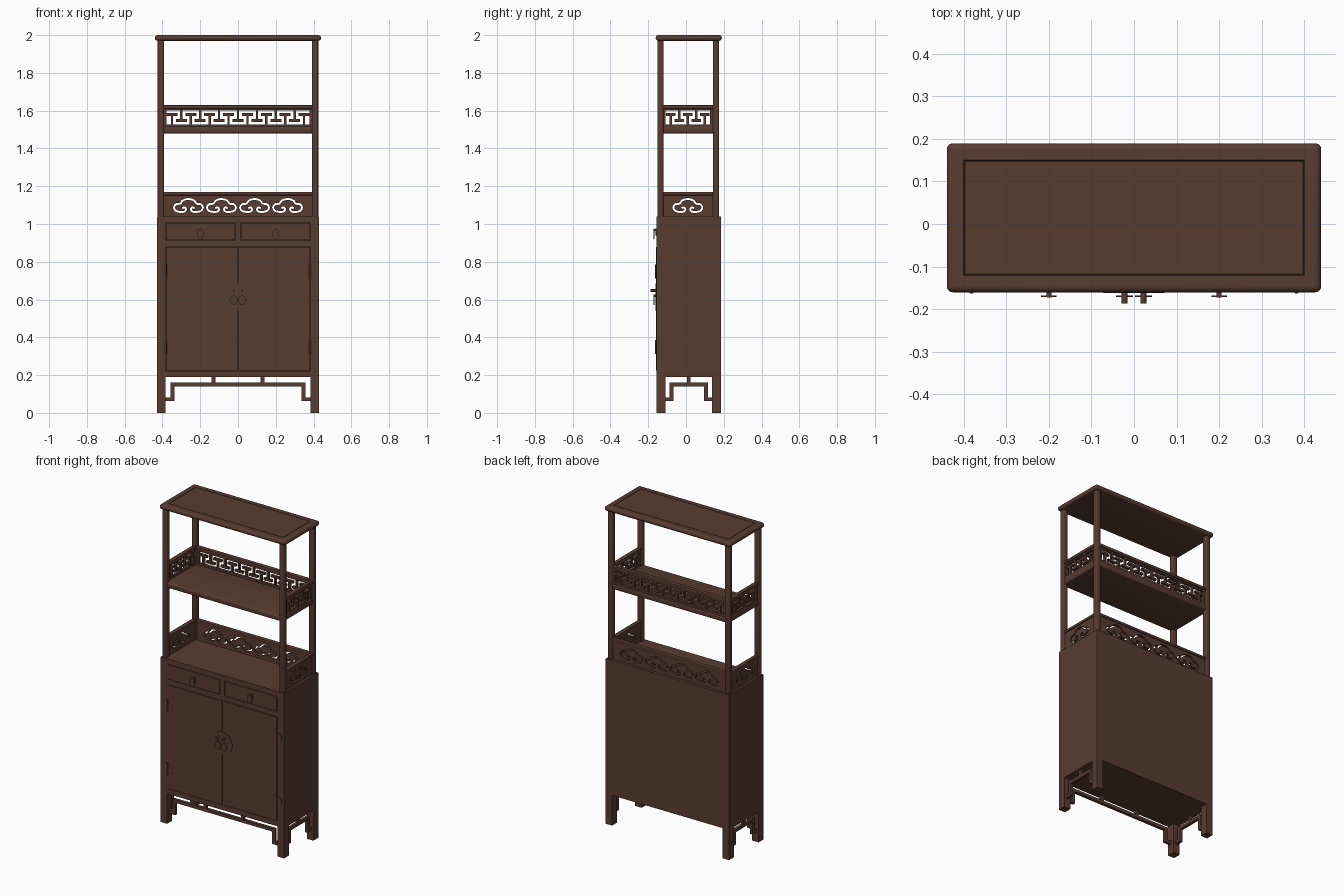
import bpy, bmesh, math
from mathutils import Vector, Matrix

if "Cube" in bpy.data.objects:
    bpy.data.objects.remove(bpy.data.objects["Cube"])

wood = bpy.data.materials.new("dark_brown_wood")
wood.diffuse_color = (0.098, 0.045, 0.030, 1)
wood.use_nodes = True
wood.node_tree.nodes["Principled BSDF"].inputs["Base Color"].default_value = wood.diffuse_color
CY = 0.0145                       # depth centre of the carcass
FRONT, BACK = -0.156, 0.185


def finish(name, bm):
    me = bpy.data.meshes.new(name)
    bm.to_mesh(me)
    bm.free()
    ob = bpy.data.objects.new(name, me)
    bpy.context.collection.objects.link(ob)
    me.materials.append(wood)
    bpy.ops.object.select_all(action='DESELECT')
    ob.select_set(True)
    bpy.context.view_layer.objects.active = ob
    bpy.ops.object.shade_smooth_by_angle(angle=math.radians(40))
    return ob


def add_box(bm, x0, x1, y0, y1, z0, z1, bevel=0, seg=2):
    m = Matrix.Translation(((x0 + x1) / 2, (y0 + y1) / 2, (z0 + z1) / 2)) @ \
        Matrix.Diagonal((abs(x1 - x0), abs(y1 - y0), abs(z1 - z0), 1))
    vs = bmesh.ops.create_cube(bm, size=1, matrix=m)['verts']
    if bevel:
        es = list({e for v in vs for e in v.link_edges})
        bmesh.ops.bevel(bm, geom=es, offset=bevel, segments=seg, profile=0.5, affect='EDGES')


def box(name, *dims, bevel=0, seg=2):
    bm = bmesh.new()
    add_box(bm, *dims, bevel=bevel, seg=seg)
    return finish(name, bm)


def disc(bm, x, y, z, r, depth, squash=1.0, sides=24):
    # short cylinder facing -y, centred at the given point
    m = Matrix.Translation((x, y, z)) @ Matrix.Diagonal((1, 1, squash, 1)) @ \
        Matrix.Rotation(math.pi / 2, 4, 'X')
    bmesh.ops.create_cone(bm, cap_ends=True, segments=sides, radius1=r, radius2=r,
                          depth=depth, matrix=m)


# carcass, legs and upper posts
box("carcass", -0.43, 0.43, FRONT + 0.008, BACK, 0.19, 1.04)
for sx, side in ((-1, "left"), (1, "right")):
    for front in (True, False):
        tag = ("front_" if front else "back_") + side
        ly = (FRONT, FRONT + 0.048) if front else (BACK - 0.048, BACK)
        box(tag + "_leg", sx * 0.385, sx * 0.43, *ly, 0, 0.19)
        py = (FRONT + 0.004, FRONT + 0.037) if front else (BACK - 0.043, BACK - 0.01)
        box(tag + "_post", sx * 0.391, sx * 0.425, *py, 1.035, 1.975, bevel=0.008, seg=3)

# face frame, drawers and doors with fine gaps
bm = bmesh.new()
for sx in (-1, 1):
    add_box(bm, sx * 0.383, sx * 0.43, FRONT, FRONT + 0.01, 0.19, 1.04)
for z0, z1 in ((0.19, 0.222), (0.88, 0.912), (1.008, 1.04)):
    add_box(bm, -0.383, 0.383, FRONT, FRONT + 0.01, z0, z1)
add_box(bm, -0.016, 0.016, FRONT, FRONT + 0.01, 0.912, 1.008)
finish("face_frame", bm)
for sx, side in ((-1, "left"), (1, "right")):
    box(side + "_drawer", sx * 0.019, sx * 0.38, FRONT - 0.001, FRONT + 0.01, 0.915, 1.005)
    box(side + "_door", sx * 0.0015, sx * 0.38, FRONT - 0.002, FRONT + 0.01, 0.225, 0.877)

# top board with rounded edge and a grooved panel
bm = bmesh.new()
add_box(bm, -0.44, 0.44, CY - 0.175, CY + 0.175, 1.97, 2.0, bevel=0.0145, seg=6)
bm.normal_update()
top = max((f for f in bm.faces if f.normal.z > 0.99), key=lambda f: f.calc_area())
for thick, depth in ((0.035, 0), (0.003, -0.004), (0.002, 0.004)):
    bmesh.ops.inset_region(bm, faces=[top], thickness=thick, depth=depth)
finish("top_board", bm)

# middle shelf
box("middle_shelf", -0.418, 0.418, FRONT + 0.008, BACK - 0.014, 1.48, 1.515, bevel=0.01, seg=4)

# rails above the shelf and the cabinet deck
PY, PX = BACK - 0.0265, 0.408       # centre planes of back and side panels
for z0, z1, level in ((1.61, 1.63, "shelf"), (1.152, 1.17, "deck")):
    box(level + "_back_rail", -0.4, 0.4, PY - 0.014, PY + 0.014, z0, z1, bevel=0.006)
    for sx, side in ((-1, "left"), (1, "right")):
        box(f"{level}_{side}_rail", sx * (PX - 0.014), sx * (PX + 0.014),
            -0.13, 0.15, z0, z1, bevel=0.006)


# meander fret: interlocking upright and inverted T shapes in a frame
def meander(name, half, opening, count, pitch, place):
    bm = bmesh.new()
    t = 0.008

    def bar(u0, u1, z0, z1):
        u0, u1 = max(u0, -half), min(u1, half)
        add_box(bm, u0, u1, -t, t, z0, z1)
    lo, hi = 1.527, 1.601
    bar(-half, half, 1.51, lo)
    bar(-half, half, hi, 1.615)
    bar(-half, -opening, lo, hi)
    bar(opening, half, lo, hi)
    for i in range(count):
        u = (i - (count - 1) / 2) * pitch
        up = i % 2 == 0
        cap = 1.573 if up else 1.541
        bar(u - pitch * 0.58, u + pitch * 0.58, cap, cap + 0.014)
        bar(u - 0.006, u + 0.006, lo if up else cap, cap if up else hi)
    bm.transform(place)
    finish(name, bm)


SIDE = [Matrix.Translation((sx * PX, CY - 0.005, 0)) @ Matrix.Rotation(math.pi / 2, 4, 'Z')
        for sx in (-1, 1)]
REAR = Matrix.Translation((0, PY, 0))
meander("back_meander_panel", 0.4, 0.378, 15, 0.05, REAR)
meander("left_meander_panel", 0.14, 0.117, 5, 0.045, SIDE[0])
meander("right_meander_panel", 0.14, 0.117, 5, 0.045, SIDE[1])

# cloud scroll: half of the centre line, mirrored, smoothed and widened into a slot
HALF = [(0.012, 0.036), (0.034, 0.028), (0.047, 0.013), (0.070, 0.010), (0.083, -0.006),
        (0.074, -0.024), (0.048, -0.031), (0.023, -0.029), (0.014, -0.017),
        (0.023, -0.007), (0.036, -0.012)]


def cloud_slot(cx, w=0.005):
    pts = [Vector((-x * 0.92, z)) for x, z in reversed(HALF)] + [Vector((x * 0.92, z)) for x, z in HALF]
    p = [pts[0]] + pts + [pts[-1]]
    path = []
    for i in range(1, len(p) - 2):
        a, b, c, d = p[i - 1:i + 3]
        for k in range(5):
            s = k / 5
            path.append(0.5 * (2 * b + (c - a) * s + (2 * a - 5 * b + 4 * c - d) * s * s
                               + (3 * b - a - 3 * c + d) * s ** 3))
    path.append(pts[-1])
    left, right = [], []
    for i, q in enumerate(path):
        d = (path[min(i + 1, len(path) - 1)] - path[max(i - 1, 0)]).normalized()
        n = Vector((-d.y, d.x)) * w
        left.append(q + n)
        right.append(q - n)
    return [(v.x + cx, v.y + 1.095) for v in left + right[::-1]]


def cloud_panel(name, half, centres, place):
    cu = bpy.data.curves.new(name, 'CURVE')
    cu.dimensions = '2D'
    cu.fill_mode = 'BOTH'
    cu.extrude = 0.008
    rect = [(-half, 1.035), (half, 1.035), (half, 1.157), (-half, 1.157)]
    for loop in [rect] + [cloud_slot(c) for c in centres]:
        sp = cu.splines.new('POLY')
        sp.points.add(len(loop) - 1)
        for pt, (x, z) in zip(sp.points, loop):
            pt.co = (x, z, 0, 1)
        sp.use_cyclic_u = True
    tmp = bpy.data.objects.new(name + "_outline", cu)
    bpy.context.collection.objects.link(tmp)
    bpy.context.view_layer.update()
    me = bpy.data.meshes.new_from_object(tmp.evaluated_get(bpy.context.evaluated_depsgraph_get()))
    bpy.data.objects.remove(tmp)
    bm = bmesh.new()
    bm.from_mesh(me)
    bpy.data.meshes.remove(me)
    bmesh.ops.remove_doubles(bm, verts=bm.verts, dist=1e-5)
    bm.transform(place @ Matrix.Rotation(math.pi / 2, 4, 'X'))
    finish(name, bm)


cloud_panel("back_cloud_panel", 0.4, [(i - 1.5) * 0.175 for i in range(4)], REAR)
cloud_panel("left_cloud_panel", 0.14, [0], SIDE[0])
cloud_panel("right_cloud_panel", 0.14, [0], SIDE[1])


# stepped fret aprons between the legs
def apron(name, half, drop, struts, place):
    bm = bmesh.new()
    t = 0.009
    add_box(bm, -drop, drop, -t, t, 0.14, 0.16)
    for s in (-1, 1):
        add_box(bm, s * drop, s * (drop - 0.02), -t, t, 0.062, 0.16)
        add_box(bm, s * (drop - 0.02), s * half, -t, t, 0.062, 0.082)
    for u in struts:
        add_box(bm, u - 0.01, u + 0.01, -t, t, 0.16, 0.192)
    bm.transform(place)
    finish(name, bm)


apron("front_apron", 0.39, 0.357, (-0.13, 0.13), Matrix.Translation((0, FRONT + 0.022, 0)))
for sx, side in ((-1, "left"), (1, "right")):
    apron(side + "_apron", 0.125, 0.101, (0,), Matrix.Translation((sx * 0.408, CY, 0))
          @ Matrix.Rotation(math.pi / 2, 4, 'Z'))

# hinges, round lock plate and pulls
bm = bmesh.new()
disc(bm, 0, FRONT - 0.003, 0.613, 0.072, 0.006, sides=40)
finish("lock_plate", bm)
for sx, side in ((-1, "left"), (1, "right")):
    for z, level in ((0.748, "upper"), (0.348, "lower")):
        bm = bmesh.new()
        bmesh.ops.create_cone(bm, cap_ends=True, segments=12, radius1=0.005, radius2=0.005,
                              depth=0.075, matrix=Matrix.Translation((sx * 0.382, FRONT - 0.003, z)))
        disc(bm, sx * 0.382, FRONT - 0.001, z, 0.034, 0.004)
        finish(f"{side}_{level}_hinge", bm)
    bm = bmesh.new()
    disc(bm, sx * 0.022, FRONT - 0.016, 0.648, 0.007, 0.030, sides=12)
    disc(bm, sx * 0.022, FRONT - 0.008, 0.62, 0.006, 0.016, sides=12)
    disc(bm, sx * 0.022, FRONT - 0.014, 0.597, 0.02, 0.004, squash=1.25)
    finish(side + "_door_pull", bm)
    bm = bmesh.new()
    disc(bm, sx * 0.2, FRONT - 0.002, 0.958, 0.018, 0.005)
    disc(bm, sx * 0.2, FRONT - 0.009, 0.968, 0.006, 0.016, sides=12)
    disc(bm, sx * 0.2, FRONT - 0.014, 0.948, 0.018, 0.004, squash=1.5)
    finish(side + "_drawer_pull", bm)
